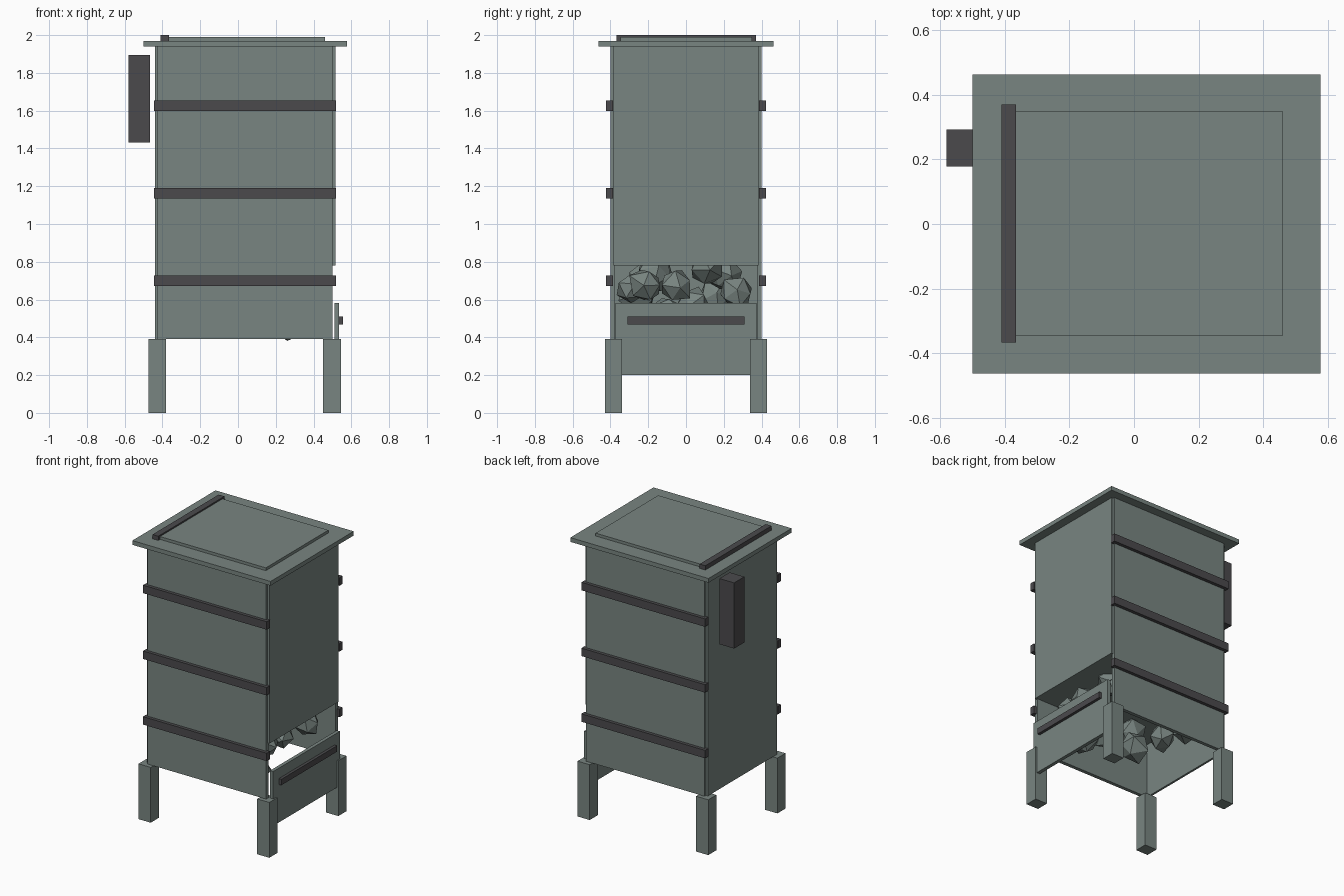
import bpy, bmesh, random
from mathutils import Vector, Euler

if "Cube" in bpy.data.objects:
    bpy.data.objects.remove(bpy.data.objects["Cube"])

random.seed(4)


def material(name, rgb):
    m = bpy.data.materials.new(name)
    m.diffuse_color = (*rgb, 1)
    m.use_nodes = True
    m.node_tree.nodes["Principled BSDF"].inputs["Base Color"].default_value = m.diffuse_color
    return m


GREY = material("grey green paint", (0.19, 0.235, 0.22))
DARK = material("dark iron", (0.07, 0.068, 0.073))


def add_object(name, bm, mat):
    me = bpy.data.meshes.new(name)
    bm.to_mesh(me)
    bm.free()
    me.materials.append(mat)
    ob = bpy.data.objects.new(name, me)
    bpy.context.collection.objects.link(ob)
    return ob


def box(name, x, y, z, mat=GREY):
    """Box from (min, max) ranges on each axis."""
    bm = bmesh.new()
    bmesh.ops.create_cube(bm, size=1)
    for v in bm.verts:
        v.co = Vector([r[0] if c < 0 else r[1] for c, r in zip(v.co, (x, y, z))])
    return add_object(name, bm, mat)


def rock(name, loc, r):
    """Angular lump with flat faces."""
    bm = bmesh.new()
    bmesh.ops.create_icosphere(bm, subdivisions=1, radius=r)
    rot = Euler([random.uniform(0, 6.28) for _ in range(3)]).to_matrix()
    for v in bm.verts:
        v.co = rot @ (v.co * random.uniform(0.78, 1.15)) + Vector(loc)
    return add_object(name, bm, GREY)


# Bin body: hollow below, filled hopper above the opening
box("hopper", (-0.425, 0.515), (-0.385, 0.385), (0.78, 1.94))
box("back_wall", (-0.44, -0.425), (-0.385, 0.385), (0.39, 1.94))

# Mirrored side walls, bands and legs
for s, side in ((-1, "front"), (1, "rear")):
    box(f"{side}_wall", (-0.425, 0.50), sorted((s * 0.375, s * 0.40)), (0.39, 1.94))
    for i, z in enumerate((0.70, 1.163, 1.627)):
        box(f"{side}_band_{i}", (-0.445, 0.52), sorted((s * 0.387, s * 0.423)),
            (z - 0.028, z + 0.028), DARK)
    for x, end in ((-0.4275, "left"), (0.4975, "right")):
        box(f"{side}_{end}_leg", (x - 0.0475, x + 0.0475),
            sorted((s * 0.34, s * 0.43)), (0, 0.39))

# Roof, hatch and hinge bar
box("roof", (-0.50, 0.578), (-0.463, 0.463), (1.94, 1.97))
box("hatch", (-0.37, 0.46), (-0.347, 0.35), (1.97, 1.99))
box("hinge_bar", (-0.41, -0.365), (-0.367, 0.37), (1.97, 2.0), DARK)

# Hanging counterweight
box("counterweight", (-0.58, -0.465), (0.178, 0.292), (1.432, 1.895), DARK)

# Sliding gate with handle
box("gate", (0.51, 0.535), (-0.372, 0.372), (0.20, 0.583))
box("gate_handle", (0.535, 0.555), (-0.31, 0.31), (0.468, 0.51), DARK)

# Loose rocks: x, y, z, radius
rocks = [
    (0.36, -0.21, 0.67, 0.10), (0.30, -0.29, 0.66, 0.08), (0.37, -0.05, 0.67, 0.09),
    (0.28, 0.11, 0.77, 0.11), (0.35, 0.27, 0.63, 0.10), (0.20, -0.16, 0.74, 0.10),
    (0.27, -0.19, 0.47, 0.10), (-0.08, -0.10, 0.51, 0.11), (-0.21, 0.03, 0.57, 0.10),
    (-0.31, 0.16, 0.62, 0.09), (0.05, -0.25, 0.62, 0.10), (0.05, 0.20, 0.73, 0.10),
    (-0.15, -0.22, 0.70, 0.10),
]
for i, (x, y, z, r) in enumerate(rocks):
    rock(f"rock_{i}", (x, y, z), r)
